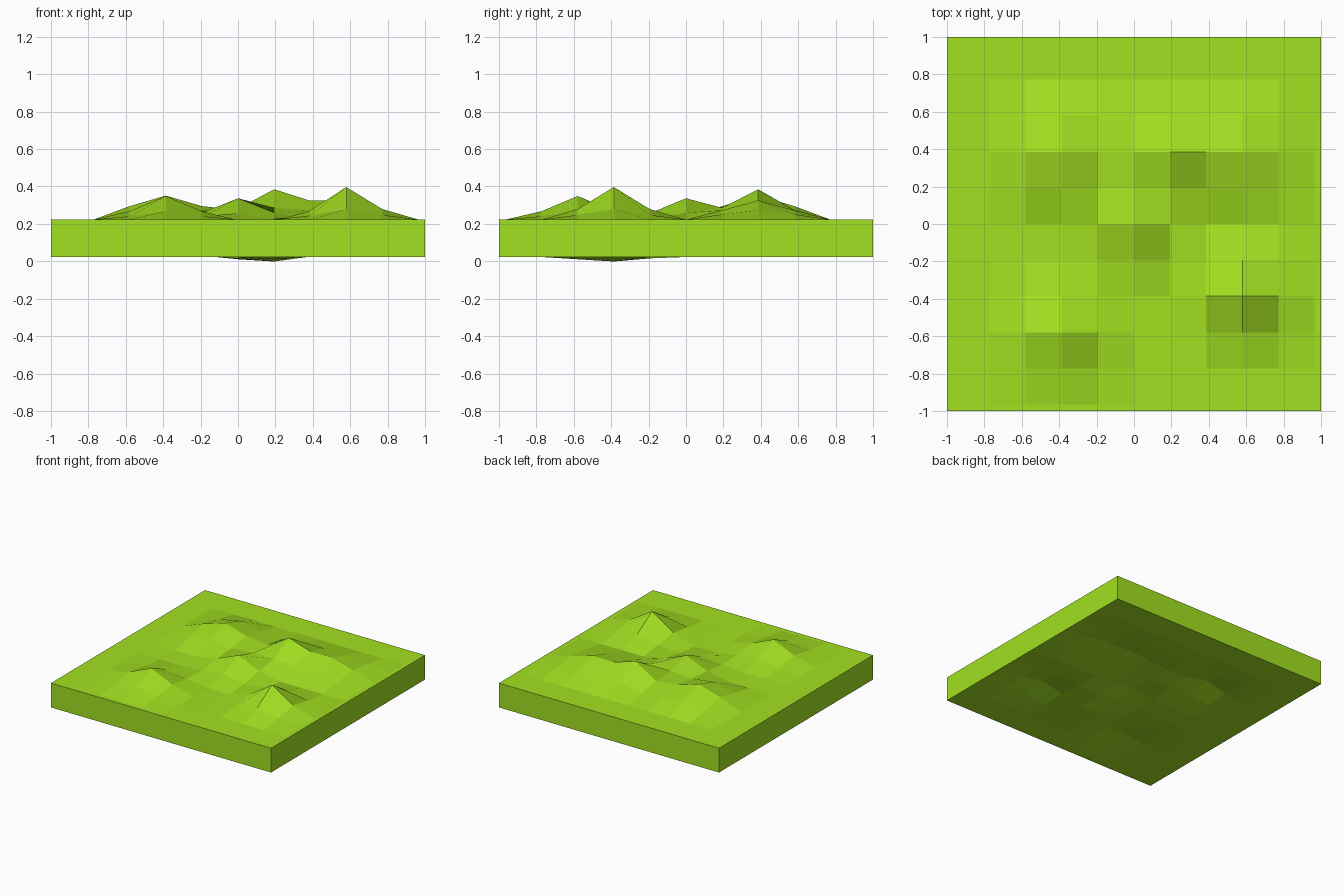
import bpy, bmesh

if "Cube" in bpy.data.objects:
    bpy.data.objects.remove(bpy.data.objects["Cube"])

CELL = 0.193      # spacing of the terrain grid
TOP = 0.223       # level of the flat ground
BOTTOM = 0.023    # level of the flat underside

# hills pulled from the top sheet: column, row, height at centre, side, diagonal
HILLS = [
    (-2, -3, 0.126, 0.045, 0.018),
    (3, -2, 0.174, 0.056, 0.025),
    (0, 0, 0.114, 0.037, 0.012),
    (1, 2, 0.162, 0.051, 0.022),
    (-2, 2, 0.128, 0.072, 0.035),
    (3, 2, 0.103, 0.050, 0.028),
]
# shallow bulge pulled down from the underside
DIP = (1, -2, -0.024, -0.012, -0.008)


def falloff(bump, i, j, deep):
    """Height of one bump; the far sheet (deep) only gets its outer falloff."""
    ci, cj, mid, side, diag = bump
    steps = [mid, side, diag, diag * 0.4]
    d = (i - ci) ** 2 + (j - cj) ** 2 + deep
    return steps[d] if d < 4 and (i - ci) ** 2 < 4 and (j - cj) ** 2 < 4 else 0.0


def height(i, j, under):
    h = sum(falloff(b, i, j, under) for b in HILLS)
    return h + falloff(DIP, i, j, 1 - under)


def coord(k):
    return max(-1.0, min(1.0, k * CELL))


green = bpy.data.materials.new("grass green")
green.diffuse_color = (0.36, 0.75, 0.015, 1)
green.use_nodes = True
green.node_tree.nodes["Principled BSDF"].inputs["Base Color"].default_value = green.diffuse_color

# flat sheet with a narrow rim, thickened straight down
bm = bmesh.new()
R = range(-6, 7)
v = {(i, j): bm.verts.new((coord(i), coord(j), TOP)) for i in R for j in R}
for i in R[:-1]:
    for j in R[:-1]:
        bm.faces.new((v[i, j], v[i + 1, j], v[i + 1, j + 1], v[i, j + 1]))
res = bmesh.ops.extrude_face_region(bm, geom=bm.faces[:], use_keep_orig=True)
low = [g for g in res["geom"] if isinstance(g, bmesh.types.BMVert)]
bmesh.ops.translate(bm, verts=low, vec=(0, 0, BOTTOM - TOP))
bmesh.ops.recalc_face_normals(bm, faces=bm.faces[:])

# raise the relief: strong on top, gentle on the underside
for p in bm.verts:
    under = 1 if p.co.z < (TOP + BOTTOM) / 2 else 0
    if max(abs(p.co.x), abs(p.co.y)) < 0.99:
        p.co.z += height(round(p.co.x / CELL), round(p.co.y / CELL), under)

mesh = bpy.data.meshes.new("grass_terrain")
bm.to_mesh(mesh)
bm.free()
mesh.materials.append(green)
bpy.context.collection.objects.link(bpy.data.objects.new("grass_terrain", mesh))
